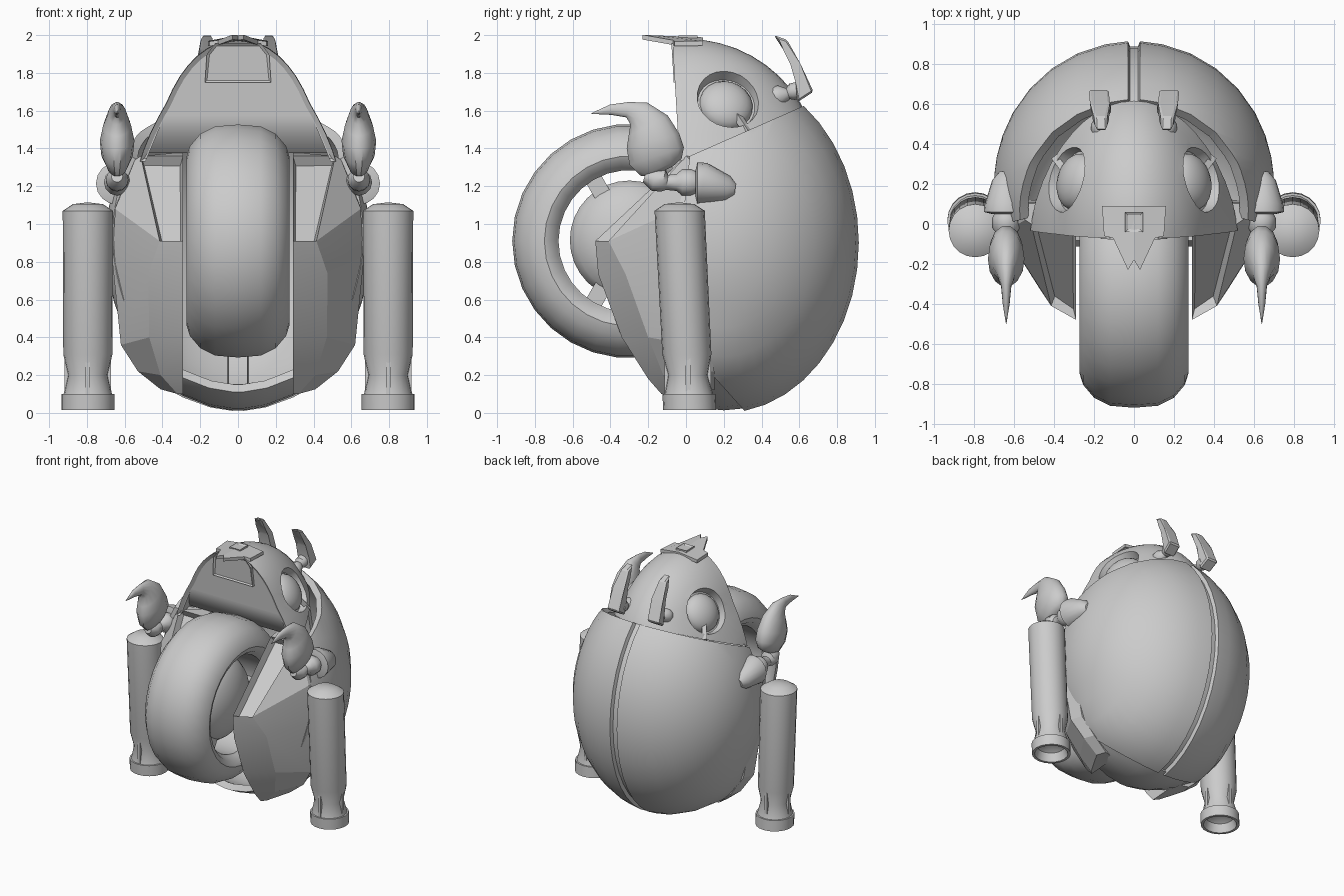
import bpy, bmesh, math
from mathutils import Vector, Matrix

if "Cube" in bpy.data.objects:
    bpy.data.objects.remove(bpy.data.objects["Cube"])

grey = bpy.data.materials.new("plain_grey")
grey.diffuse_color = (0.6, 0.6, 0.6, 1)
grey.use_nodes = True
grey.node_tree.nodes["Principled BSDF"].inputs["Base Color"].default_value = grey.diffuse_color


def shade(ob, angle, bake=False):
    """Smooth by angle, first applying modifiers if asked."""
    bpy.ops.object.select_all(action='DESELECT')
    ob.select_set(True)
    bpy.context.view_layer.objects.active = ob
    if bake:
        for m in list(ob.modifiers):
            bpy.ops.object.modifier_apply(modifier=m.name)
    bpy.ops.object.shade_smooth_by_angle(angle=math.radians(angle))


def finish(name, bm, angle=35, mirror=False):
    """Turn a bmesh into a named, shaded object, optionally mirrored in x."""
    bmesh.ops.remove_doubles(bm, verts=bm.verts, dist=0.0005)
    bmesh.ops.recalc_face_normals(bm, faces=bm.faces)
    me = bpy.data.meshes.new(name)
    bm.to_mesh(me)
    bm.free()
    me.materials.append(grey)
    ob = bpy.data.objects.new(name, me)
    bpy.context.collection.objects.link(ob)
    shade(ob, angle)
    if mirror:
        ob.modifiers.new("mirror", 'MIRROR').use_mirror_merge = False
    return ob


def skin(bm, rings, closed_end=False):
    """Bridge rings of equal length with quads."""
    vs = [[bm.verts.new(p) for p in r] for r in rings]
    n = len(vs[0])
    for a, b in zip(vs, vs[1:]):
        for i in range(n):
            j = (i + 1) % n
            bm.faces.new((a[i], a[j], b[j], b[i]))
    if closed_end:
        bm.faces.new(vs[0])
        bm.faces.new(vs[-1])


def tube(path, squash=1.0, n=12, x=0.0):
    """Round tube in a y-z plane; path points are (y, z, radius)."""
    bm, rings = bmesh.new(), []
    for i, (y, z, r) in enumerate(path):
        a, b = path[max(i - 1, 0)], path[min(i + 1, len(path) - 1)]
        t = Vector((0, b[0] - a[0], b[1] - a[1])).normalized()
        side = Vector((0, -t.z, t.y))
        rings.append([Vector((x + math.cos(k * math.tau / n) * r * squash, y, z))
                      + side * math.sin(k * math.tau / n) * r for k in range(n)])
    skin(bm, rings, True)
    return bm


def lathe_x(profile, cy, cz, n, ry=1.0, rz=1.0):
    """Revolve (x, radius) points about an axis parallel to x."""
    bm = bmesh.new()
    skin(bm, [[(x, cy + ry * r * math.cos(k * math.tau / n), cz + rz * r * math.sin(k * math.tau / n))
               for k in range(n)] for x, r in profile])
    bmesh.ops.remove_doubles(bm, verts=bm.verts, dist=0.0005)
    return bm


def cut(bm, co, no, fill=False):
    """Remove everything on the side the normal points to."""
    g = bm.verts[:] + bm.edges[:] + bm.faces[:]
    res = bmesh.ops.bisect_plane(bm, geom=g, plane_co=co, plane_no=no, clear_outer=True)
    if fill:
        es = [e for e in res['geom_cut'] if isinstance(e, bmesh.types.BMEdge)]
        bmesh.ops.holes_fill(bm, edges=es)


def prism(outline, to3d, thick):
    """Extrude a flat outline by a thickness vector."""
    bm = bmesh.new()
    t = Vector(thick)
    pts = [Vector(to3d(*p)) for p in outline]
    skin(bm, [[p - t / 2 for p in pts], [p + t / 2 for p in pts]], True)
    return bm


def block(matrix):
    bm = bmesh.new()
    bmesh.ops.create_cube(bm, size=1, matrix=matrix)
    return bm


# egg-shaped back shell with a centre groove, and a slightly inset chin below its front edge
def egg(groove, size):
    half = ([(0.02, 0.965), (0.03, 1.0)] if groove else [(0.03, 1.0)]) + [
        (0.7 * size * math.sin(math.radians(a)), math.cos(math.radians(a))) for a in (12, 24, 36, 48, 60, 70, 79, 85, 90)]
    bm = lathe_x([(-x, r) for x, r in reversed(half)] + half, 0.2, 0.9, 40, 0.715 * size, 0.9 * size)
    for v in bm.verts:  # fuller lower front
        if abs(v.co.x) > 0.05:
            near = max(0, min(1, (0.6 - v.co.y) / 0.5))
            v.co.x *= 1 + 0.12 * near * math.exp(-((v.co.z - 0.22) / 0.13) ** 2)
    cut(bm, (0, 0.02, 1.36), (0, -0.44, 1))
    cut(bm, (0, 0.02, 1.36), (0, -1.24, 0.14))
    return bm


for name, groove, size, sign in (("back_shell", True, 1.0, 1), ("chin", False, 0.985, -1)):
    bm = egg(groove, size)
    lip = 0.0 if sign > 0 else 0.02
    cut(bm, (0, 0.14 + lip, 0.2 + lip), (0, -0.19 * sign, -0.17 * sign))
    ob = finish(name, bm)
    m = ob.modifiers.new("thickness", 'SOLIDIFY')
    m.thickness, m.offset = 0.05, -1
    shade(ob, 35, True)

# domed head, narrowing towards the crown
bm = bmesh.new()
bmesh.ops.create_uvsphere(bm, u_segments=40, v_segments=24, radius=1)
for v in bm.verts:
    t = 0.68 * v.co.z
    v.co = (v.co.x * 0.53 * (1 - 0.5 * t + 0.5 * max(0, t - 0.35)), v.co.y * 0.7, 1.3 + t)
cut(bm, (0, 0.02, 1.355), (0, 0.44, -1), True)
cut(bm, (0, -0.05, 1.6), (0, -1, -0.06), True)
# face set back inside a thin rim
face = max((f for f in bm.faces if f.normal.y < -0.9), key=lambda f: f.calc_area())
bmesh.ops.inset_region(bm, faces=[face], thickness=0.025)
bmesh.ops.translate(bm, verts=face.verts, vec=(0, 0.015, 0))
head = finish("head", bm)

# cutters: eye sockets and the curved hollow under the face
eye_n = Vector((0.83, 0.2, 0.5)).normalized()
eye_c = Vector((0.34, 0.225, 1.66))
rot = eye_n.to_track_quat('Z', 'Y').to_matrix().to_4x4()
cutters = []
for s in (1, -1):
    bm = bmesh.new()
    bmesh.ops.create_cone(bm, cap_ends=True, segments=24, radius1=0.155, radius2=0.195, depth=0.16,
                          matrix=Matrix.Translation(eye_c + eye_n * 0.02) @ rot)
    for v in bm.verts:
        v.co.x *= s
    cutters.append(finish("eye_socket_cutter", bm))
curve = [(-0.034 + 0.17 * (k / 8) ** 2, 1.58 - 0.26 * k / 8) for k in range(9)]
bm = prism([(-0.2, 1.58)] + curve + [(-0.2, 1.32)], lambda y, z: (0, y, z), (2, 0, 0))
for v in bm.verts:
    v.co.x *= 0.385 + (1.58 - v.co.z) * 0.42
cutters.append(finish("face_hollow_cutter", bm))
for c in cutters:
    c.hide_render = True
    m = head.modifiers.new("hollow", 'BOOLEAN')
    m.object, m.operation, m.solver = c, 'DIFFERENCE', 'EXACT'
shade(head, 30, True)
for c in cutters:
    bpy.data.objects.remove(c)

# eyeballs and the slanted bars below them
bm = bmesh.new()
bmesh.ops.create_uvsphere(bm, u_segments=20, v_segments=12, radius=0.145,
                          matrix=Matrix.Translation(eye_c - eye_n * 0.07) @ rot @ Matrix.Diagonal((1, 1, 0.6, 1)))
finish("eyeball", bm, mirror=True)
a, b = Vector((0.34, 0.26, 1.59)), Vector((0.39, 0.325, 1.49))
q = (b - a).to_track_quat('Z', 'X').to_matrix().to_4x4()
finish("eye_bar", block(Matrix.Translation((a + b) / 2) @ q @ Matrix.Diagonal((0.035, 0.035, 0.14, 1))), mirror=True)

# forehead panel and pointed crest
bm = prism([(-0.175, 1.75), (0.175, 1.75), (0.165, 1.9), (0.12, 1.955), (-0.12, 1.955), (-0.165, 1.9)],
           lambda x, z: (x, -0.05 - (z - 1.75) * 0.06, z), (0, 0.03, 0))
bm.normal_update()
panel = min(bm.faces, key=lambda f: f.calc_center_median().y)
bmesh.ops.inset_region(bm, faces=[panel], thickness=0.015)
bmesh.ops.translate(bm, verts=panel.verts, vec=(0, 0.01, 0))
finish("forehead_panel", bm, 20)
for s in (1, -1):
    bm = prism([(0.0, 0.09), (s * 0.16, 0.09), (s * 0.15, -0.06), (s * 0.105, -0.07), (s * 0.03, -0.23), (0.0, -0.18)],
               lambda x, y: (x, y, 1.965 + (0.12 * y if y > 0 else -0.12 * y) - 0.12 * abs(x)), (0, 0, 0.025))
    finish("crest_half", bm, 20)
bm = block(Matrix.Translation((0, 0.01, 1.982)) @ Matrix.Diagonal((0.09, 0.1, 0.034, 1)))
bm.normal_update()
top = max(bm.faces, key=lambda f: f.calc_center_median().z)
bmesh.ops.inset_region(bm, faces=[top], thickness=0.02)
bmesh.ops.translate(bm, verts=top.verts, vec=(0, 0, -0.008))
finish("crest_socket", bm, 20)

# ears on ball stalks
bm = prism([(0.465, 2.0), (0.535, 1.975), (0.605, 1.85), (0.675, 1.70), (0.59, 1.645), (0.58, 1.75), (0.56, 1.85), (0.52, 1.92)],
           lambda y, z: (0.165 + (y - 0.55) * 0.1, y, z), (0.1, 0, 0))
for v in bm.verts:
    if v.co.z > 1.9:
        v.co.x = 0.165 + (v.co.x - 0.16) * 0.6
bmesh.ops.bevel(bm, geom=bm.edges[:], offset=0.01, segments=1, affect='EDGES')
finish("ear", bm, 20, True)
finish("ear_stalk", tube([(0.43, 1.66, 0.03), (0.46, 1.67, 0.055), (0.50, 1.68, 0.055), (0.54, 1.69, 0.03),
                          (0.56, 1.70, 0.045), (0.60, 1.71, 0.045), (0.62, 1.72, 0.02)], x=0.16), 40, True)

# faceted front cowls: rows of inner, middle, outer and rear points
rows = [[(0.29, 0.0, 1.36), (0.515, 0.0, 1.36), (0.545, 0.02, 1.34), (0.55, 0.1, 1.34)],
        [(0.29, -0.48, 0.91), (0.415, -0.41, 0.91), (0.65, -0.04, 1.08), (0.655, 0.1, 1.1)],
        [(0.29, -0.465, 0.735), (0.475, -0.32, 0.735), (0.665, -0.02, 0.8), (0.66, 0.1, 0.8)],
        [(0.29, -0.34, 0.4), (0.47, -0.2, 0.4), (0.62, 0.03, 0.36), (0.59, 0.12, 0.36)],
        [(0.29, -0.2, 0.18), (0.41, -0.12, 0.2), (0.53, 0.07, 0.22), (0.50, 0.15, 0.22)],
        [(0.29, -0.13, 0.1), (0.32, -0.1, 0.1), (0.41, 0.07, 0.125), (0.39, 0.15, 0.12)]]
bm = bmesh.new()
g = [[bm.verts.new(p) for p in r + [(0.29, 0.12, r[0][2] + 0.02)]] for r in rows]
for r0, r1 in zip(g, g[1:]):
    for i in range(5):
        bm.faces.new((r0[i], r0[(i + 1) % 5], r1[(i + 1) % 5], r1[i]))
bm.faces.new(g[0])
bm.faces.new(g[-1])
bmesh.ops.recalc_face_normals(bm, faces=bm.faces)
bm.faces.ensure_lookup_table()
# sunken sloping tray
tray = bm.faces[0]
bmesh.ops.inset_region(bm, faces=[tray], thickness=0.024)
bmesh.ops.translate(bm, verts=tray.verts, vec=(0, 0.04, -0.04))
finish("front_cowl", bm, 12, True)

# fat front wheel with domed hub and struts
tyre = [(0.0, 0.62), (0.12, 0.61), (0.2, 0.57), (0.255, 0.505), (0.272, 0.45), (0.255, 0.41), (0.21, 0.385), (0.2, 0.375)]
finish("tyre", lathe_x(tyre + [(-x, r) for x, r in reversed(tyre)], -0.3, 0.91, 30), 40)
hub = [(0.2, 0.0), (0.19, 0.1), (0.16, 0.2), (0.11, 0.28), (0.06, 0.315)]
finish("hub", lathe_x(hub + [(-x, r) for x, r in reversed(hub)], -0.3, 0.915, 32), 40)
for k in range(3):
    d = Vector((0, math.cos(math.tau * k / 3), math.sin(math.tau * k / 3)))
    finish("hub_strut", block(Matrix.Translation(Vector((0, -0.3, 0.91)) + d * 0.33)
                              @ d.to_track_quat('Z', 'X').to_matrix().to_4x4() @ Matrix.Diagonal((0.09, 0.2, 0.12, 1))), 20)

# hanging side barrels, hollow below and tilted slightly back
barrel = [(0.0, 0.14), (0.10, 0.08), (0.12, 0.015), (0.14, 0.015), (0.14, 0.1), (0.128, 0.1), (0.105, 0.2),
          (0.13, 0.31), (0.133, 1.07), (0.08, 1.105), (0.0, 1.115)]
bm = bmesh.new()
skin(bm, [[(0.795 + r * math.cos(k * math.tau / 20), 0.02 + r * math.sin(k * math.tau / 20) - 0.05 * z, z)
           for k in range(20)] for r, z in barrel])
finish("side_barrel", bm, 30, True)
for k in range(4):
    t = math.tau * k / 4 + math.pi / 2
    finish("barrel_rib", block(Matrix.Translation((0.795 + 0.1 * math.cos(t), 0.01 + 0.1 * math.sin(t), 0.2))
                               @ Matrix.Rotation(t, 4, 'Z') @ Matrix.Diagonal((0.045, 0.025, 0.2, 1))), 20, True)

# shoulder cones, ball joints and hooked claws
finish("shoulder_cone", tube([(0.05, 1.215, 0.07), (0.06, 1.215, 0.112), (0.09, 1.215, 0.11), (0.22, 1.185, 0.07),
                              (0.26, 1.18, 0.035)], n=16, x=0.64), 35, True)
finish("arm_joint", tube([(0.07, 1.22, 0.05), (0.03, 1.22, 0.07), (-0.02, 1.22, 0.07), (-0.05, 1.22, 0.045), (-0.1, 1.22, 0.04),
                          (-0.12, 1.23, 0.06), (-0.17, 1.235, 0.06), (-0.22, 1.25, 0.03)], x=0.64), 40, True)
bm = tube([(-0.12, 1.28, 0.06), (-0.13, 1.30, 0.12), (-0.155, 1.36, 0.155), (-0.175, 1.44, 0.148), (-0.2, 1.52, 0.12),
           (-0.25, 1.585, 0.075), (-0.31, 1.605, 0.042), (-0.4, 1.605, 0.028), (-0.5, 1.585, 0.002)], 0.62, 14, 0.64)
for v in bm.verts:
    v.co.x = 0.64 + (v.co.x - 0.64) * min(1, 0.55 + 2.25 * max(0, v.co.z - 1.22))
finish("claw", bm, 40, True)
